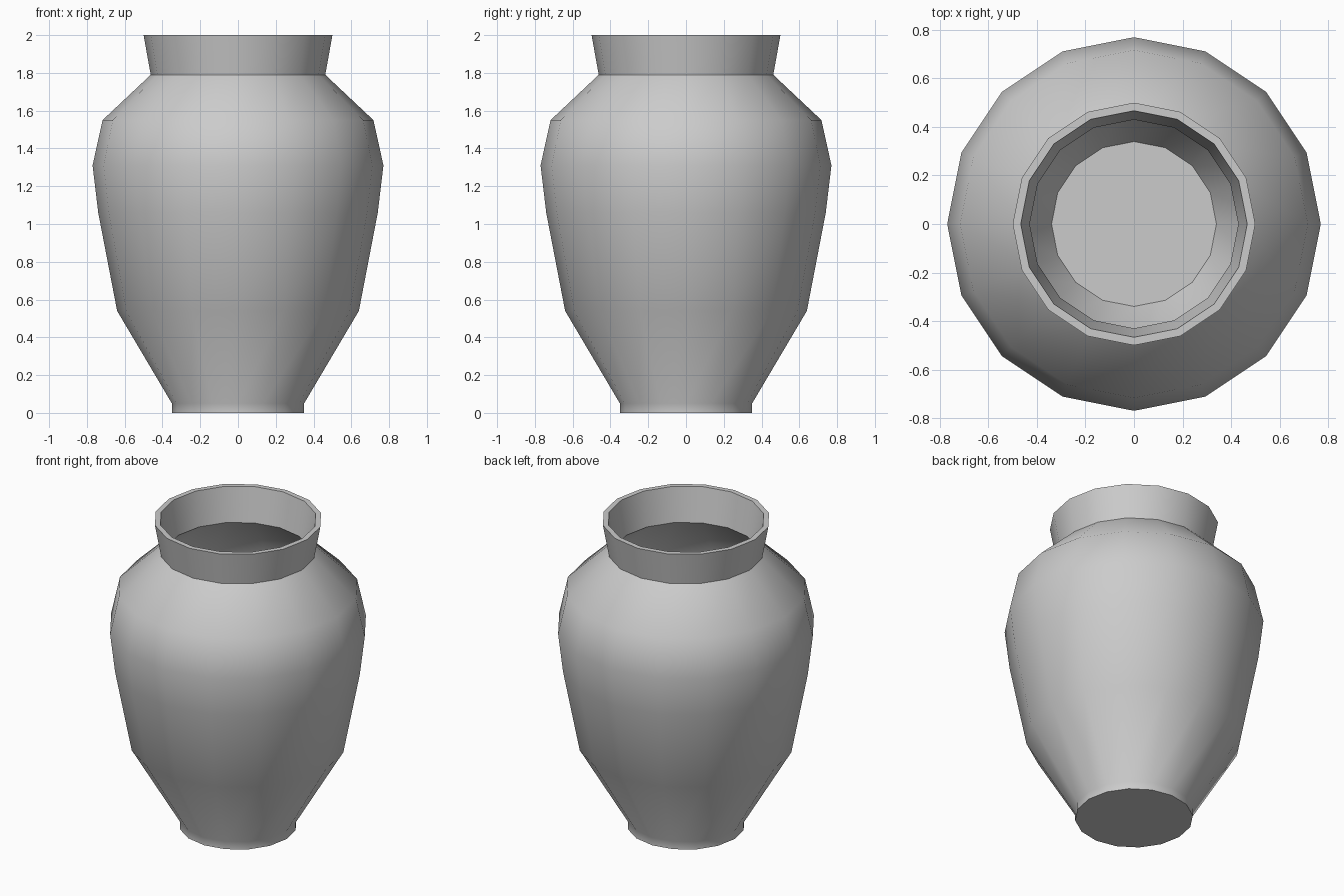
import bpy, bmesh, math

if "Cube" in bpy.data.objects:
    bpy.data.objects.remove(bpy.data.objects["Cube"])

SIDES = 16

# Profile (radius, height): outside from foot to lip, then down the inside to the floor
outer = [(0.35, 0), (0.35, 0.05), (0.64, 0.54), (0.74, 1.06), (0.77, 1.31),
         (0.717, 1.55), (0.462, 1.79), (0.50, 2.0)]
inner = [(0.467, 2.0), (0.43, 1.78), (0.684, 1.535), (0.735, 1.305),
         (0.705, 1.065), (0.605, 0.55), (0.34, 0.09)]

# Lathe the profile into rings
bm = bmesh.new()
rings = []
for r, z in outer + inner:
    rings.append([bm.verts.new((r * math.cos(2 * math.pi * i / SIDES),
                                r * math.sin(2 * math.pi * i / SIDES), z))
                  for i in range(SIDES)])
for a, b in zip(rings, rings[1:]):
    for i in range(SIDES):
        j = (i + 1) % SIDES
        bm.faces.new((a[i], a[j], b[j], b[i]))

# Underside and inner floor
bm.faces.new(rings[0][::-1])
bm.faces.new(rings[-1])

mesh = bpy.data.meshes.new("vase")
bm.to_mesh(mesh)
bm.free()
vase = bpy.data.objects.new("vase", mesh)
bpy.context.collection.objects.link(vase)

# Smooth body, crisp neck, lip and foot
bpy.context.view_layer.objects.active = vase
vase.select_set(True)
bpy.ops.object.shade_smooth_by_angle(angle=math.radians(40))
